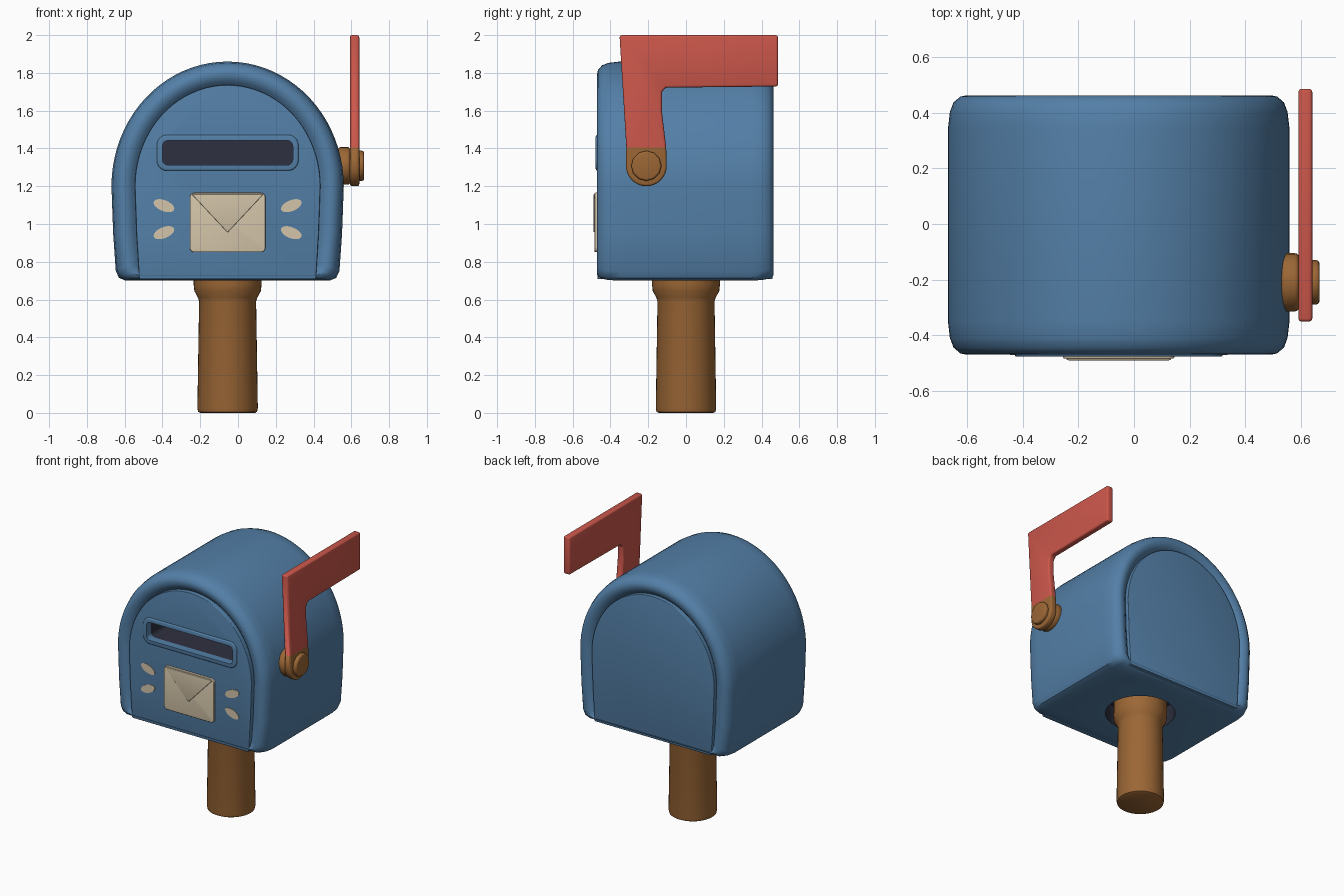
import bpy, bmesh
from math import sin, cos, pi, radians
from mathutils import Vector

if "Cube" in bpy.data.objects:
    bpy.data.objects.remove(bpy.data.objects["Cube"], do_unlink=True)


def material(name, rgb):
    m = bpy.data.materials.new(name)
    m.use_nodes = True
    m.diffuse_color = (*rgb, 1)
    m.node_tree.nodes["Principled BSDF"].inputs["Base Color"].default_value = (*rgb, 1)
    return m


BLUE = material("postal blue", (0.088, 0.215, 0.39))
RED = material("flag red", (0.60, 0.095, 0.07))
BROWN = material("wood brown", (0.33, 0.135, 0.036))
CREAM = material("paper cream", (0.66, 0.56, 0.40))
DARK = material("dark interior", (0.028, 0.03, 0.05))
CX = -0.055          # centre line of box and post


def activate(ob):
    bpy.ops.object.select_all(action='DESELECT')
    ob.select_set(True)
    bpy.context.view_layer.objects.active = ob


def finish(name, bm, mat, bevel=0, segments=3):
    """Turn a bmesh into a shaded object, with softened edges if asked."""
    bmesh.ops.recalc_face_normals(bm, faces=bm.faces)
    me = bpy.data.meshes.new(name)
    bm.to_mesh(me)
    bm.free()
    me.materials.append(mat)
    ob = bpy.data.objects.new(name, me)
    bpy.context.collection.objects.link(ob)
    activate(ob)
    if bevel:
        mod = ob.modifiers.new("Soften", 'BEVEL')
        mod.width, mod.segments = bevel, segments
        mod.limit_method, mod.angle_limit = 'ANGLE', radians(40)
        bpy.ops.object.modifier_apply(modifier=mod.name)
    bpy.ops.object.shade_smooth_by_angle(angle=radians(40))
    return ob


def loft(name, rings, mat, **kw):
    """Skin a list of equal-length closed rings and cap both ends."""
    bm = bmesh.new()
    loops = [[bm.verts.new(p) for p in ring] for ring in rings]
    n = len(loops[0])
    for a, b in zip(loops, loops[1:]):
        for i in range(n):
            j = (i + 1) % n
            bm.faces.new((a[i], a[j], b[j], b[i]))
    bm.faces.new(loops[0])
    bm.faces.new(loops[-1])
    return finish(name, bm, mat, **kw)


def prism(name, pts, lo, hi, mat, axis='Y', **kw):
    """Extrude a flat outline along the given axis."""
    place = {'X': lambda u, v, t: (t, u, v),
             'Y': lambda u, v, t: (u, t, v),
             'Z': lambda u, v, t: (u, v, t)}[axis]
    return loft(name, [[place(u, v, t) for u, v in pts] for t in (lo, hi)], mat, **kw)


def ellipse(cu, cv, a, b, n=32, tilt=0):
    pts = []
    for i in range(n):
        u, v = a * cos(2 * pi * i / n), b * sin(2 * pi * i / n)
        pts.append((cu + u * cos(tilt) - v * sin(tilt), cv + u * sin(tilt) + v * cos(tilt)))
    return pts


def rounded_rect(cu, cv, w, h, r, n=6):
    pts = []
    for k, (su, sv) in enumerate([(1, 1), (-1, 1), (-1, -1), (1, -1)]):
        for i in range(n + 1):
            t = (k + i / n) * pi / 2
            pts.append((cu + su * (w / 2 - r) + r * cos(t), cv + sv * (h / 2 - r) + r * sin(t)))
    return pts


def arch(d, bottom, r=0.05, n=40):
    """Arched outline inset by d, with bottom corners rounded by r."""
    side = [(0.59 - d - r, bottom), (0.59 - d - r * 0.3, bottom + r * 0.3),
            (0.592 - d, bottom + r), (0.606 - d, 0.95)]
    curve = [((0.615 - d) * cos(pi * i / n), 1.2 + (0.66 - d) * sin(pi * i / n))
             for i in range(n + 1)]
    pts = side + curve + [(-u, v) for u, v in reversed(side)]
    return [(CX + u, v) for u, v in pts]


def cut(ob, cutter, mode='TRANSFER'):
    activate(ob)
    mod = ob.modifiers.new("Cut", 'BOOLEAN')
    mod.operation, mod.solver, mod.object = 'DIFFERENCE', 'EXACT', cutter
    mod.material_mode = mode
    bpy.ops.object.modifier_apply(modifier=mod.name)
    bpy.data.objects.remove(cutter, do_unlink=True)
    bpy.ops.object.shade_smooth_by_angle(angle=radians(40))


# Box shell: rolled rim at each end, (inset, distance from the end)
FRONT, BACK = -0.47, 0.463
rim = [(0.125, 0.035), (0.11, 0.02), (0.09, 0.005), (0.065, 0), (0.045, 0.004),
       (0.02, 0.025), (0.007, 0.06), (0, 0.12)]


def ring(d, y):
    return [(u, y, v) for u, v in arch(d, 0.70 + min(d * 0.5, 0.03))]


box = loft("box_shell", [ring(d, FRONT + e) for d, e in rim] +
           [ring(d, BACK - e) for d, e in reversed(rim)], BLUE)

# Front door and back plate, set inside the rims
door = prism("front_door", arch(0.124, 0.708, 0.004), -0.468, -0.42, BLUE, bevel=0.012)
prism("back_plate", arch(0.124, 0.708, 0.004), 0.42, 0.458, BLUE, bevel=0.008)

# Mail slot with a soft raised lip
SLOT = (CX, 1.377)
lip = prism("slot_lip", rounded_rect(*SLOT, 0.75, 0.19, 0.055), -0.478, -0.45, BLUE, bevel=0.009)
for part, grow, depth, mode in [(box, 0.008, -0.15, 'TRANSFER'),
                                (door, 0.004, -0.3, 'INDEX'), (lip, 0, -0.3, 'INDEX')]:
    cut(part, prism("slot_cutter", rounded_rect(*SLOT, 0.69 + grow, 0.13 + grow, 0.03),
                    -0.6, depth, DARK), mode)

# Socket under the box for the post
cut(box, prism("socket_cutter", ellipse(CX, 0, 0.235, 0.235, 48), 0.6, 0.84, DARK, axis='Z'))

# Post with a flared collar
post = [(0.145, 0), (0.156, 0.006), (0.16, 0.025), (0.151, 0.59), (0.157, 0.61),
        (0.176, 0.645), (0.18, 0.68), (0.18, 0.845)]
loft("post", [[(u, v, z) for u, v in ellipse(CX, 0, r, r, 40)] for r, z in post], BROWN)

# Envelope emblem with a pointed flap
prism("envelope", rounded_rect(CX, 1.008, 0.40, 0.315, 0.025), -0.484, -0.46, CREAM, bevel=0.004)
prism("envelope_flap", [(CX - 0.19, 1.158), (CX, 0.955), (CX + 0.19, 1.158)],
      -0.491, -0.48, CREAM, bevel=0.005)

# Four small rays beside the envelope
for side, label in ((-1, "right"), (1, "left")):
    for z, slope, level in ((1.097, 1, "upper"), (0.954, -1, "lower")):
        prism(f"{label}_{level}_ray",
              ellipse(CX + side * 0.337, z, 0.058, 0.029, 24, side * slope * radians(22)),
              -0.472, -0.463, CREAM)

# Flag: arm rounded at the pivot, brown below the hinge line
PY, PZ = -0.21, 1.308
foot = [(PY + 0.108 * cos(t), PZ + 0.108 * sin(t))
        for t in [pi + pi * i / 16 for i in range(17)]]
flag = prism("flag", foot + [(-0.105, 1.405), (-0.128, 1.6), (-0.128, 1.70), (-0.108, 1.722),
                             (0.487, 1.728), (0.487, 2.0), (-0.352, 2.0), (-0.316, 1.405)],
             0.592, 0.642, RED, axis='X', bevel=0.012)
flag.data.materials.append(BROWN)
bm = bmesh.new()
bm.from_mesh(flag.data)
hinge = 1.405
bmesh.ops.bisect_plane(bm, geom=bm.verts[:] + bm.edges[:] + bm.faces[:],
                       plane_co=Vector((0, 0, hinge)), plane_no=Vector((0, 0, 1)))
for f in bm.faces:
    f.material_index = int(f.calc_center_median().z < hinge)
bm.to_mesh(flag.data)
bm.free()

# Pivot washer and bolt head
prism("pivot_washer", ellipse(PY, PZ, 0.105, 0.10, 24), 0.53, 0.594, BROWN, axis='X', bevel=0.015)
prism("pivot_bolt", ellipse(PY, PZ, 0.08, 0.08, 12), 0.63, 0.668, BROWN, axis='X', bevel=0.012)
